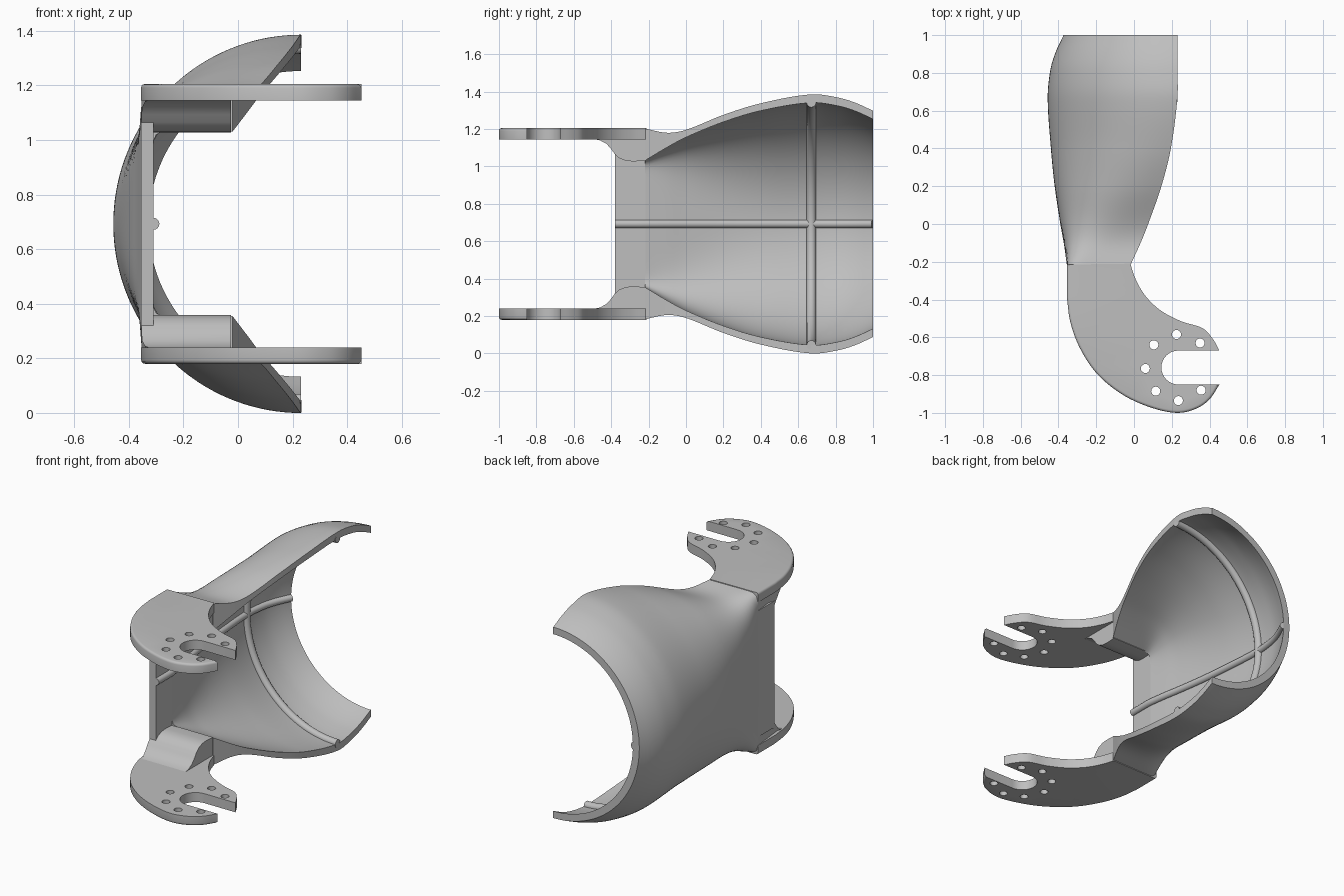
import bpy, bmesh, math
from mathutils import Vector

if "Cube" in bpy.data.objects:
    bpy.data.objects.remove(bpy.data.objects["Cube"])

MID = 0.6925          # height of the symmetry plane
WALL = 0.045

grey = bpy.data.materials.new("plain_grey")
grey.use_nodes = True
grey.diffuse_color = (0.52, 0.52, 0.52, 1)
grey.node_tree.nodes["Principled BSDF"].inputs["Base Color"].default_value = grey.diffuse_color


def finish(name, bm, mirrored=False, angle=35):
    bmesh.ops.recalc_face_normals(bm, faces=bm.faces)
    mesh = bpy.data.meshes.new(name)
    bm.to_mesh(mesh)
    bm.free()
    mesh.materials.append(grey)
    ob = bpy.data.objects.new(name, mesh)
    ob.location.z = MID
    bpy.context.collection.objects.link(ob)
    bpy.ops.object.select_all(action='DESELECT')
    ob.select_set(True)
    bpy.context.view_layer.objects.active = ob
    bpy.ops.object.shade_smooth_by_angle(angle=math.radians(angle))
    if mirrored:
        mod = ob.modifiers.new("mirror", 'MIRROR')
        mod.use_axis = (False, False, True)
        mod.use_mirror_merge = False


# Shell stations: y, free edge x, outermost x, outer half height, inner half height
STATIONS = [
    (-0.22, -0.02, -0.355, 0.51, 0.338),
    (-0.1, 0.035, -0.372, 0.487, 0.41),
    (0, 0.075, -0.39, 0.503, 0.463),
    (0.2, 0.145, -0.42, 0.583, 0.545),
    (0.4, 0.195, -0.44, 0.645, 0.605),
    (0.67, 0.23, -0.457, 0.6925, 0.648),
    (0.82, 0.23, -0.442, 0.674, 0.629),
    (0.91, 0.23, -0.415, 0.646, 0.601),
    (1, 0.23, -0.373, 0.605, 0.56),
]


def station(y):
    """Smooth (cubic) interpolation of the station table."""
    n = len(STATIONS)
    i = max(k for k in range(n - 1) if STATIONS[k][0] <= y + 1e-6)

    def slope(k, c):
        p, q = STATIONS[max(k - 1, 0)], STATIONS[min(k + 1, n - 1)]
        return (q[c] - p[c]) / (q[0] - p[0])
    p, q = STATIONS[i], STATIONS[i + 1]
    h = q[0] - p[0]
    t = (y - p[0]) / h
    return [p[c] * (2*t**3 - 3*t*t + 1) + q[c] * (3*t*t - 2*t**3)
            + h * slope(i, c) * (t**3 - 2*t*t + t) + h * slope(i + 1, c) * (t**3 - t*t)
            for c in range(1, 5)]


def arc(y, inner, steps=72):
    """Half section: boxy at the neck, round at the widest ring."""
    edge, xmin, outer_h, inner_h = station(y)
    a = edge - xmin - (WALL if inner else 0)
    b = inner_h if inner else outer_h
    n = 2 / (1 - 0.9 * max(0, (0.67 - y) / 0.89) ** 2.3)
    pts = []
    for k in range(steps + 1):
        ang = math.pi * (k / steps - 0.5)
        c, s = abs(math.cos(ang)), math.sin(ang)
        r = (c**n + abs(s)**n) ** (-1 / n)
        pts.append(Vector((edge - a * r * c, y, b * r * s)))
    return pts


# Shell: closed C sections lofted along y
bm = bmesh.new()
rows = 48
rings = []
for j in range(rows + 1):
    y = -0.22 + 1.22 * j / rows
    loop = arc(y, False) + arc(y, True)[::-1]
    rings.append([bm.verts.new(p) for p in loop])
count = len(rings[0])
for r0, r1 in zip(rings, rings[1:]):
    for k in range(count):
        m = (k + 1) % count
        bm.faces.new((r0[k], r0[m], r1[m], r1[k]))
half = count // 2
for ring in (rings[0], rings[-1]):
    for k in range(half - 1):
        bm.faces.new((ring[k], ring[k + 1], ring[count - 2 - k], ring[count - 1 - k]))
finish("shell", bm)

# Flat front wall joining the two arms
bm = bmesh.new()
bmesh.ops.create_cube(bm, size=1)
for v in bm.verts:
    v.co = Vector((-0.3325 + 0.045 * v.co.x, -0.298 + 0.164 * v.co.y, 0.8 * v.co.z))
finish("front_wall", bm)

# Neck blocks: curved profile extruded sideways beneath each arm
bm = bmesh.new()
profile = [(-0.5, 0.455), (-0.46, 0.447), (-0.425, 0.428), (-0.4, 0.4), (-0.38, 0.372),
           (-0.355, 0.35), (-0.32, 0.337), (-0.28, 0.334), (-0.215, 0.338), (-0.215, 0.48), (-0.5, 0.48)]
face = bm.faces.new([bm.verts.new((-0.354 + 2.5 * max(0, -0.39 - y) ** 2, y, z)) for y, z in profile])
ext = bmesh.ops.extrude_face_region(bm, geom=[face])
for v in ext["geom"]:
    if isinstance(v, bmesh.types.BMVert):
        v.co.x = -0.025
finish("neck_block", bm, mirrored=True)


def smooth_path(pts, steps=5):
    """Catmull-Rom curve through the points."""
    pts = [Vector(p) for p in pts]
    ext_pts = [2 * pts[0] - pts[1]] + pts + [2 * pts[-1] - pts[-2]]
    out = []
    for p0, p1, p2, p3 in zip(ext_pts, ext_pts[1:], ext_pts[2:], ext_pts[3:]):
        for k in range(steps):
            t = k / steps
            out.append(0.5 * (2*p1 + (p2 - p0)*t + (2*p0 - 5*p1 + 4*p2 - p3)*t*t
                              + (3*p1 - p0 - 3*p2 + p3)*t**3))
    return out + [pts[-1]]


def circle(cx, cy, r, steps, start=0.0, sweep=math.tau):
    return [Vector((cx + r * math.cos(start + sweep * k / steps),
                    cy + r * math.sin(start + sweep * k / steps))) for k in range(steps)]


# Arms: hooked plates with a slot and a ring of bolt holes
LOW, HIGH = 0.4525, 0.5125
outer = smooth_path([(-0.355, -0.39), (-0.337, -0.52), (-0.285, -0.66), (-0.19, -0.8), (-0.05, -0.91),
                     (0.1, -0.975), (0.23, -1), (0.33, -0.977), (0.4, -0.928), (0.452, -0.85)])
slot = circle(0.235, -0.76, 0.09, 16, -math.pi / 2, -math.pi) + [Vector((0.235, -0.67))]
inner = smooth_path([(0.452, -0.67), (0.415, -0.605), (0.36, -0.55), (0.25, -0.515), (0.14, -0.457),
                     (0.06, -0.38), (0.01, -0.295), (-0.02, -0.21)])
outline = [Vector((-0.355, -0.215))] + outer + slot + inner
holes = [(0.105, -0.64), (0.225, -0.585), (0.35, -0.63), (0.06, -0.765),
         (0.115, -0.885), (0.235, -0.935), (0.355, -0.88)]
bm = bmesh.new()
edges = []
for loop in [outline] + [circle(x, y, 0.024, 20) for x, y in holes]:
    vs = [bm.verts.new((p.x, p.y, LOW)) for p in loop]
    edges += [bm.edges.new((v, vs[(k + 1) % len(vs)])) for k, v in enumerate(vs)]
bmesh.ops.triangle_fill(bm, edges=edges, use_beauty=True)
ext = bmesh.ops.extrude_face_region(bm, geom=bm.faces[:])
top = [v for v in ext["geom"] if isinstance(v, bmesh.types.BMVert)]
bmesh.ops.translate(bm, verts=top, vec=(0, 0, HIGH - LOW))
# Rounded rim along the outer sweep
sweep = {(round(p.x, 4), round(p.y, 4)) for p in outline[:len(outer) + 1]}
rim = [e for e in bm.edges if len(e.link_faces) == 2 and e.calc_face_angle(0) > 1
       and all(v.co.z > HIGH - 0.001 and (round(v.co.x, 4), round(v.co.y, 4)) in sweep for v in e.verts)]
bmesh.ops.bevel(bm, geom=rim, offset=0.014, segments=3, profile=0.5, affect='EDGES')
finish("hooked_arm", bm, mirrored=True)


# Ribs: round bars half sunk into the inner surface, trimmed flush with the shell ends
def rib(name, pts, across, radius, sides=16):
    bm = bmesh.new()
    loops = []
    for k, p in enumerate(pts):
        tangent = (pts[min(k + 1, len(pts) - 1)] - pts[max(k - 1, 0)]).normalized()
        side = tangent.cross(across).normalized()
        loops.append([bm.verts.new(p + radius * (math.cos(a) * side + math.sin(a) * across))
                      for a in (math.tau * i / sides for i in range(sides))])
    for l0, l1 in zip(loops, loops[1:]):
        for i in range(sides):
            m = (i + 1) % sides
            bm.faces.new((l0[i], l0[m], l1[m], l1[i]))
    bm.faces.new(loops[0])
    bm.faces.new(loops[-1])
    for v in bm.verts:
        v.co.y = min(v.co.y, 1)
    finish(name, bm)


spine = [Vector((-0.31, -0.38, 0)), Vector((-0.31, -0.26, 0))]
for k in range(41):
    y = -0.22 + 1.22 * k / 40
    spine.append(Vector((station(y)[1] + WALL, y, 0)))
rib("spine_rib", spine, Vector((0, 0, 1)), 0.022)
rib("ring_rib", arc(0.67, True), Vector((0, 1, 0)), 0.025)
